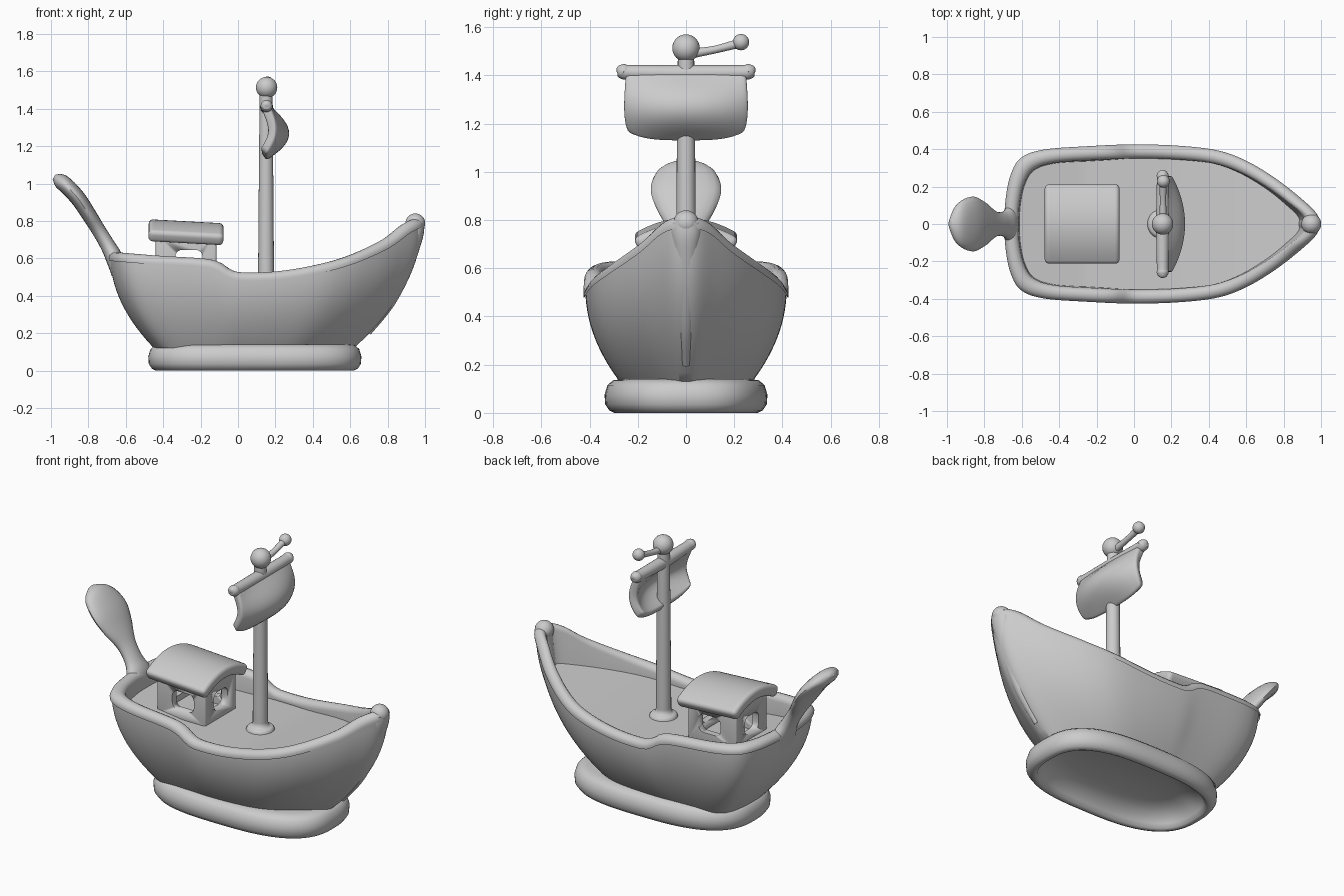
import bpy, bmesh, math
from mathutils import Vector

if "Cube" in bpy.data.objects:
    bpy.data.objects.remove(bpy.data.objects["Cube"])


def finish(name, bm, angle=50):
    bmesh.ops.recalc_face_normals(bm, faces=bm.faces)
    me = bpy.data.meshes.new(name)
    bm.to_mesh(me)
    bm.free()
    ob = bpy.data.objects.new(name, me)
    bpy.context.collection.objects.link(ob)
    bpy.ops.object.select_all(action='DESELECT')
    ob.select_set(True)
    bpy.context.view_layer.objects.active = ob
    bpy.ops.object.shade_smooth_by_angle(angle=math.radians(angle))
    return ob


def loft(name, rings, angle=50):
    """Skin closed rings of equal (even) length and cap both ends with strips."""
    bm = bmesh.new()
    vs = [[bm.verts.new(p) for p in r] for r in rings]
    n = len(vs[0])
    for a, b in zip(vs, vs[1:]):
        for i in range(n):
            j = (i + 1) % n
            bm.faces.new((a[i], a[j], b[j], b[i]))
    for r in (vs[0], vs[-1]):
        bm.faces.new((r[0], r[1], r[-1]))
        for i in range(1, n // 2 - 1):
            bm.faces.new((r[i], r[i + 1], r[n - i - 1], r[n - i]))
        bm.faces.new((r[n // 2 - 1], r[n // 2], r[n // 2 + 1]))
    return finish(name, bm, angle)


def spline(pts, k, before=None, after=None):
    """Catmull-Rom curve through tuples of any length."""
    p = [before or pts[0]] + list(pts) + [after or pts[-1]]
    out = []
    for i in range(1, len(p) - 2):
        for s in range(k):
            t = s / k
            out.append(tuple(0.5 * (2 * b + (c - a) * t + (2 * a - 5 * b + 4 * c - d) * t * t
                                    + (3 * b - a - 3 * c + d) * t ** 3)
                             for a, b, c, d in zip(*p[i - 1:i + 3])))
    return out + [tuple(pts[-1])]


def sweep(name, pts, side, k=5, n=20):
    """Oval tube through (x, y, z, half width along side, half thickness)."""
    side = Vector(side)
    pts = spline(pts, k)
    pos = [Vector(p[:3]) for p in pts]
    rings = []
    for i, p in enumerate(pts):
        tan = pos[min(i + 1, len(pos) - 1)] - pos[max(i - 1, 0)]
        nor = tan.cross(side).normalized()
        rings.append([pos[i] + side * p[3] * math.cos(a) + nor * p[4] * math.sin(a)
                      for a in (2 * math.pi * j / n for j in range(n))])
    return loft(name, rings)


def sheet(name, f, thick, nu=20, nv=16):
    """Curved panel from f(u, v), thickened and with rounded edges."""
    bm = bmesh.new()
    g = [[bm.verts.new(f(2 * i / nu - 1, j / nv)) for j in range(nv + 1)] for i in range(nu + 1)]
    for i in range(nu):
        for j in range(nv):
            bm.faces.new((g[i][j], g[i + 1][j], g[i + 1][j + 1], g[i][j + 1]))
    ob = finish(name, bm, 80)
    m = ob.modifiers.new("thickness", 'SOLIDIFY')
    m.thickness, m.offset = thick, 0
    b = ob.modifiers.new("round", 'BEVEL')
    b.width, b.segments, b.angle_limit = thick * 0.42, 4, math.radians(50)
    return ob


def box(name, lo, hi, bevel):
    bm = bmesh.new()
    bmesh.ops.create_cube(bm, size=1)
    for v in bm.verts:
        v.co = [(a + b) / 2 + c * (b - a) for a, b, c in zip(lo, hi, v.co)]
    if bevel:
        bmesh.ops.bevel(bm, geom=bm.edges[:], offset=bevel, segments=4, profile=0.5, affect='EDGES')
    return finish(name, bm, 30)


def ball(name, loc, r):
    bm = bmesh.new()
    bmesh.ops.create_uvsphere(bm, u_segments=28, v_segments=16, radius=r)
    bmesh.ops.translate(bm, verts=bm.verts, vec=loc)
    return finish(name, bm)


# Hull: plan outline, sheer line, then outer skin, rounded rim and sunken deck
half = [(-.685, 0), (-.68, .12), (-.655, .25), (-.6, .345), (-.48, .39), (-.25, .408), (0, .418),
        (.25, .41), (.45, .385), (.6, .33), (.75, .24), (.88, .14), (.965, .06), (.985, 0)]
half = spline(half, 8, (-.68, -.12), (.965, -.06))
outline = half + [(x, -y) for x, y in half[-2:0:-1]]
sheer_pts = [(-.7, .635), (-.45, .615), (-.2, .6), (-.11, .58), (-.04, .537), (.03, .525), (.2, .53),
             (.4, .56), (.6, .612), (.8, .7), (.92, .785), (1.0, .82)]
sheer_line = spline(sheer_pts, 6)
BOTTOM = .12


def sheer(x):
    for (x0, z0), (x1, z1) in zip(sheer_line, sheer_line[1:]):
        if x <= x1:
            return z0 + (z1 - z0) * (x - x0) / (x1 - x0)
    return sheer_line[-1][1]


def deck(x):
    return .48 + .1 * max(0, (x - .2) / .75) ** 1.5 + .045 * max(0, (-.3 - x) / .38)


def hull_point(x, y, v, inset=0, z=None):
    top = sheer(x)
    if z is not None:
        v = (z - BOTTOM) / (top - BOTTOM)
    f = 1 - (1 - v) ** 2.1
    bx = -.45 + (x + .685) / 1.67 * 1.07
    px, py = bx + (x - bx) * f, y * (.64 + .36 * f)
    return Vector((px - (px - .15) / .84 * inset, py * (1 - inset / .42), BOTTOM + (top - BOTTOM) * v))


rings = [[hull_point(x, y, .94 * i / 14) for x, y in outline] for i in range(15)]
for i in range(9):
    a = math.pi * (1.1 - i / 8 * 1.1)
    rings.append([hull_point(x, y, 1, .03 + .038 * math.cos(a)) + Vector((0, 0, .036 * math.sin(a) - .036))
                  for x, y in outline])
rings.append([hull_point(x, y, 0, .065, deck(x)) for x, y in outline])
loft("hull", rings, 45)

# Hollow foot ring under the hull
base_profile = [(.07, .14), (.035, .135), (.012, .115), (0, .075), (.003, .035), (.02, .01), (.04, 0),
                (.058, .006), (.07, .03), (.09, .06), (.14, .09), (.2, .105)]
rings = []
for d, z in base_profile:
    ring = []
    for i in range(72):
        a = 2 * math.pi * i / 72
        c, s = math.cos(a), math.sin(a)
        ring.append((.09 + (.57 - d) * math.copysign(abs(c) ** .7, c),
                     (.338 - d) * math.copysign(abs(s) ** .75, s), z))
    rings.append(ring)
loft("foot_ring", rings)

# Stem ridge and bow knob
sweep("stem", [(.70, 0, .2, .015, .012), (.815, 0, .35, .025, .018), (.895, 0, .52, .035, .028),
               (.935, 0, .67, .052, .04), (.948, 0, .74, .062, .046), (.95, 0, .79, .064, .046)], (0, 1, 0))
ball("bow_knob", (.948, 0, .787), .053)

# Stern paddle
sweep("stern_paddle", [(-.645, 0, .51, .12, .03), (-.662, 0, .6, .1, .045), (-.697, 0, .67, .066, .04),
                       (-.745, 0, .75, .07, .038), (-.80, 0, .838, .118, .04), (-.855, 0, .92, .146, .042),
                       (-.915, 0, .985, .13, .043), (-.955, 0, 1.017, .09, .038), (-.984, 0, 1.035, .025, .014)],
      (0, 1, 0))

# Mast with flared foot, top ball and pennant rod
sweep("mast", [(.15, 0, .47, .082, .082), (.15, 0, .495, .072, .072), (.15, 0, .515, .045, .045),
               (.15, 0, .6, .042, .042), (.15, 0, 1.1, .038, .038), (.15, 0, 1.48, .034, .034)], (0, 1, 0))
ball("mast_ball", (.153, 0, 1.513), .057)
sweep("pennant_rod", [(.155, .03, 1.492, .02, .02), (.155, .12, 1.507, .017, .016),
                      (.155, .22, 1.533, .019, .019)], (1, 0, 0))
ball("pennant_knob", (.157, .228, 1.538), .034)

# Yard and billowing sail
yard = [(.153, y, z, r, r) for y, z, r in ((.288, 1.42, .006), (.28, 1.42, .022), (.26, 1.416, .032),
                                           (.23, 1.412, .031), (0, 1.408, .035))]
sweep("yard", yard + [(x, -y, z, a, b) for x, y, z, a, b in yard[-2::-1]], (1, 0, 0))


def sail(u, t):
    bulge = math.sin(math.pi * t ** 1.15)
    return (.15 - .012 * t + bulge * (.035 + .07 * (1 - u * u)),
            .25 * u * (1 - .06 * t ** 8), 1.41 - t * (.235 + .03 * (1 - u ** 4)))


sheet("sail", sail, .05)

# Cabin walls with window openings, and arched roof
cabin = box("cabin", (-.44, -.15, .47), (-.115, .15, .73), .012)
cutters = [box("cutter_inside", (-.4, -.11, .49), (-.155, .11, .69), 0),
           box("cutter_side_windows", (-.335, -.3, .535), (-.19, .3, .645), .035),
           box("cutter_end_windows", (-.6, -.065, .535), (0, .065, .645), .035)]
for c in cutters:
    m = cabin.modifiers.new("cut", 'BOOLEAN')
    m.object, m.operation, m.solver = c, 'DIFFERENCE', 'EXACT'
    c.hide_render = True
    c.hide_set(True)
sheet("cabin_roof", lambda u, v: (-.478 + .4 * v, .203 * u, .775 - .062 * u * u - .022 * v), .068)
